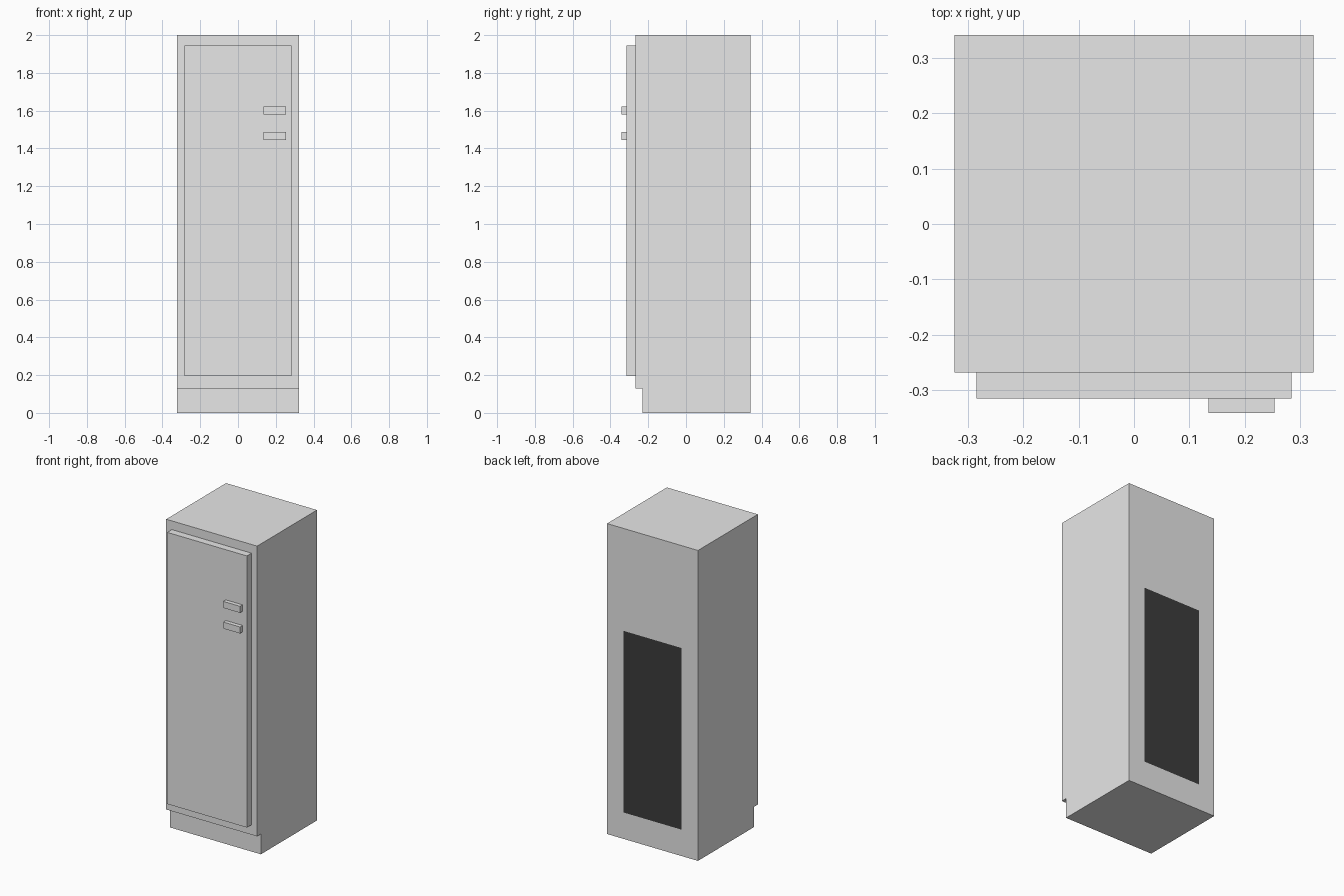
import bpy
import bmesh

cube = bpy.data.objects.get("Cube")
if cube:
    bpy.data.objects.remove(cube, do_unlink=True)


def material(name, value):
    m = bpy.data.materials.new(name)
    m.use_nodes = True
    colour = (value, value, value, 1)
    m.diffuse_color = colour
    m.node_tree.nodes["Principled BSDF"].inputs["Base Color"].default_value = colour
    return m


light_grey = material("light grey", 0.8)
dark_grey = material("dark grey", 0.045)


def add_object(name, bm, *materials):
    bmesh.ops.recalc_face_normals(bm, faces=bm.faces[:])
    mesh = bpy.data.meshes.new(name)
    bm.to_mesh(mesh)
    bm.free()
    for m in materials:
        mesh.materials.append(m)
    obj = bpy.data.objects.new(name, mesh)
    bpy.context.collection.objects.link(obj)
    return obj


def extrude_profile(profile, x0, x1):
    """Extrude a side profile of (y, z) points from x0 to x1."""
    bm = bmesh.new()
    face = bm.faces.new([bm.verts.new((x0, y, z)) for y, z in profile])
    out = bmesh.ops.extrude_face_region(bm, geom=[face])
    moved = [g for g in out["geom"] if isinstance(g, bmesh.types.BMVert)]
    bmesh.ops.translate(bm, verts=moved, vec=(x1 - x0, 0, 0))
    # The starting face is kept as the closing end cap
    if not face.is_valid or len(bm.faces) < len(profile) + 2:
        bmesh.ops.holes_fill(bm, edges=bm.edges[:])
    return bm


def box(name, x0, x1, y0, y1, z0, z1):
    bm = extrude_profile([(y0, z0), (y1, z0), (y1, z1), (y0, z1)], x0, x1)
    return add_object(name, bm, light_grey)


# Cabinet with a recessed toe kick at the front
WIDTH, BACK = 0.324, 0.341
body = extrude_profile([(-0.23, 0), (BACK, 0), (BACK, 2), (-0.268, 2),
                        (-0.268, 0.13), (-0.23, 0.13)], -WIDTH, WIDTH)


def back_faces():
    return [f for f in body.faces if all(abs(v.co.y - BACK) < 1e-4 for v in f.verts)]


# Rear vent panel, cut into the back face
PANEL_X, PANEL_LOW, PANEL_HIGH = 0.207, 0.17, 1.34
for point, normal in [((-PANEL_X, 0, 0), (1, 0, 0)), ((PANEL_X, 0, 0), (1, 0, 0)),
                      ((0, 0, PANEL_LOW), (0, 0, 1)), ((0, 0, PANEL_HIGH), (0, 0, 1))]:
    faces = back_faces()
    edges = {e for f in faces for e in f.edges}
    verts = {v for f in faces for v in f.verts}
    bmesh.ops.bisect_plane(body, geom=faces + list(edges) + list(verts),
                           plane_co=point, plane_no=normal)
for f in back_faces():
    c = f.calc_center_median()
    if abs(c.x) < PANEL_X and PANEL_LOW < c.z < PANEL_HIGH:
        f.material_index = 1
add_object("cabinet", body, light_grey, dark_grey)

# Door
box("door", -0.284, 0.284, -0.315, -0.268, 0.194, 1.944)

# Pair of handles
for name, z in (("lower_handle", 1.467), ("upper_handle", 1.6)):
    box(name, 0.134, 0.253, -0.341, -0.315, z - 0.021, z + 0.021)
